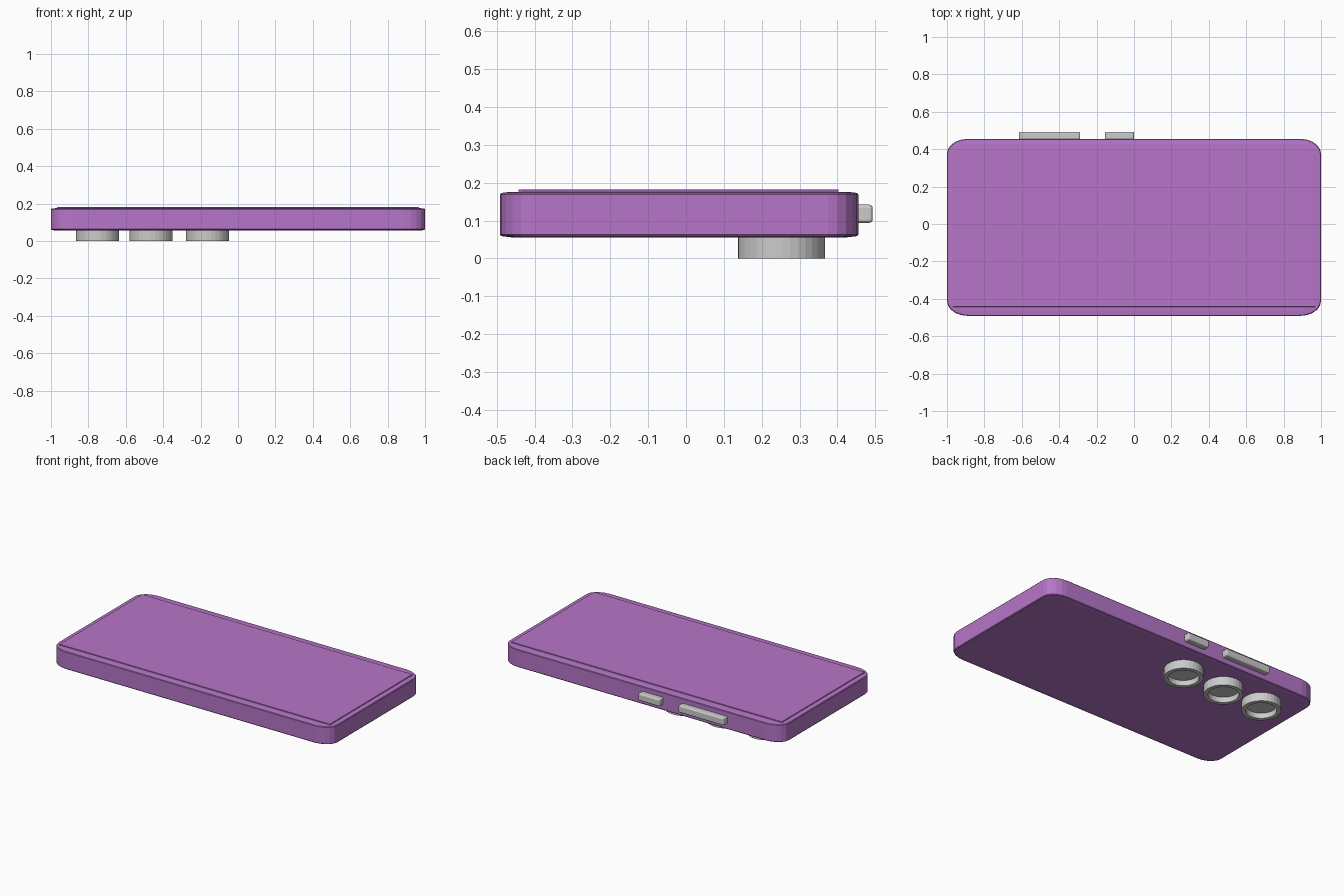
import bpy, bmesh, math

if "Cube" in bpy.data.objects:
    bpy.data.objects.remove(bpy.data.objects["Cube"])

purple = bpy.data.materials.new("purple")
purple.diffuse_color = (0.47, 0.18, 0.58, 1)
purple.use_nodes = True
purple.node_tree.nodes["Principled BSDF"].inputs["Base Color"].default_value = purple.diffuse_color


def finish(name, bm, mat=None):
    bmesh.ops.recalc_face_normals(bm, faces=bm.faces)
    mesh = bpy.data.meshes.new(name)
    bm.to_mesh(mesh)
    bm.free()
    obj = bpy.data.objects.new(name, mesh)
    bpy.context.collection.objects.link(obj)
    if mat:
        mesh.materials.append(mat)
    return obj


def box(name, lo, hi, bevel=0, segments=3, mat=None):
    bm = bmesh.new()
    bmesh.ops.create_cube(bm, size=1)
    for v in bm.verts:
        v.co = [a + (b - a) * (c + 0.5) for a, b, c in zip(lo, hi, v.co)]
    obj = finish(name, bm, mat)
    if bevel:
        mod = obj.modifiers.new("bevel", 'BEVEL')
        mod.width, mod.segments = bevel, segments
    return obj


def slab(name, layers, cy, mat):
    """Stack of rounded rectangles: (half x, half y, corner x, corner y, z)."""
    bm = bmesh.new()
    rings = []
    for hx, hy, rx, ry, z in layers:
        ring = []
        for q in range(4):
            sx, sy = ((1, 1), (-1, 1), (-1, -1), (1, -1))[q]
            for i in range(6):
                a = math.pi / 2 * (q + i / 5)
                ring.append(bm.verts.new((sx * (hx - rx) + rx * math.cos(a),
                                          cy + sy * (hy - ry) + ry * math.sin(a), z)))
        rings.append(ring)
    for low, high in zip(rings, rings[1:]):
        for i in range(len(low)):
            j = (i + 1) % len(low)
            bm.faces.new((low[i], low[j], high[j], high[i]))
    bm.faces.new(rings[0])
    bm.faces.new(rings[-1])
    return finish(name, bm, mat)


# Phone body with rounded corners and softened rims
CY = -0.018
slab("body", [(0.972, 0.445, 0.09, 0.07, 0.056), (0.997, 0.47, 0.11, 0.08, 0.059),
              (1.0, 0.473, 0.11, 0.08, 0.063), (1.0, 0.473, 0.11, 0.08, 0.169),
              (0.997, 0.47, 0.11, 0.08, 0.173), (0.972, 0.445, 0.09, 0.07, 0.176)], CY, purple)

# Raised screen
box("screen", (-0.968, -0.443, 0.17), (0.968, 0.403, 0.182), 0.002, 2, purple)

# Side buttons
for name, x0, x1 in (("volume_button", -0.615, -0.288), ("power_button", -0.155, 0.0)):
    box(name, (x0, 0.435, 0.094), (x1, 0.493, 0.142), 0.009)

# Camera rings, each with a recessed floor
for n, x in enumerate((-0.751, -0.465, -0.163)):
    bm = bmesh.new()
    rings = []
    for r, z in ((0.115, 0.062), (0.115, 0), (0.09, 0), (0.09, 0.035)):
        rings.append([bm.verts.new((x + r * math.cos(math.tau * i / 32),
                                    0.252 + r * math.sin(math.tau * i / 32), z)) for i in range(32)])
    for a, b in zip(rings, rings[1:]):
        for i in range(32):
            j = (i + 1) % 32
            bm.faces.new((a[i], a[j], b[j], b[i]))
    bm.faces.new(rings[0])
    bm.faces.new(rings[-1])
    finish(f"camera_ring_{n + 1}", bm)
